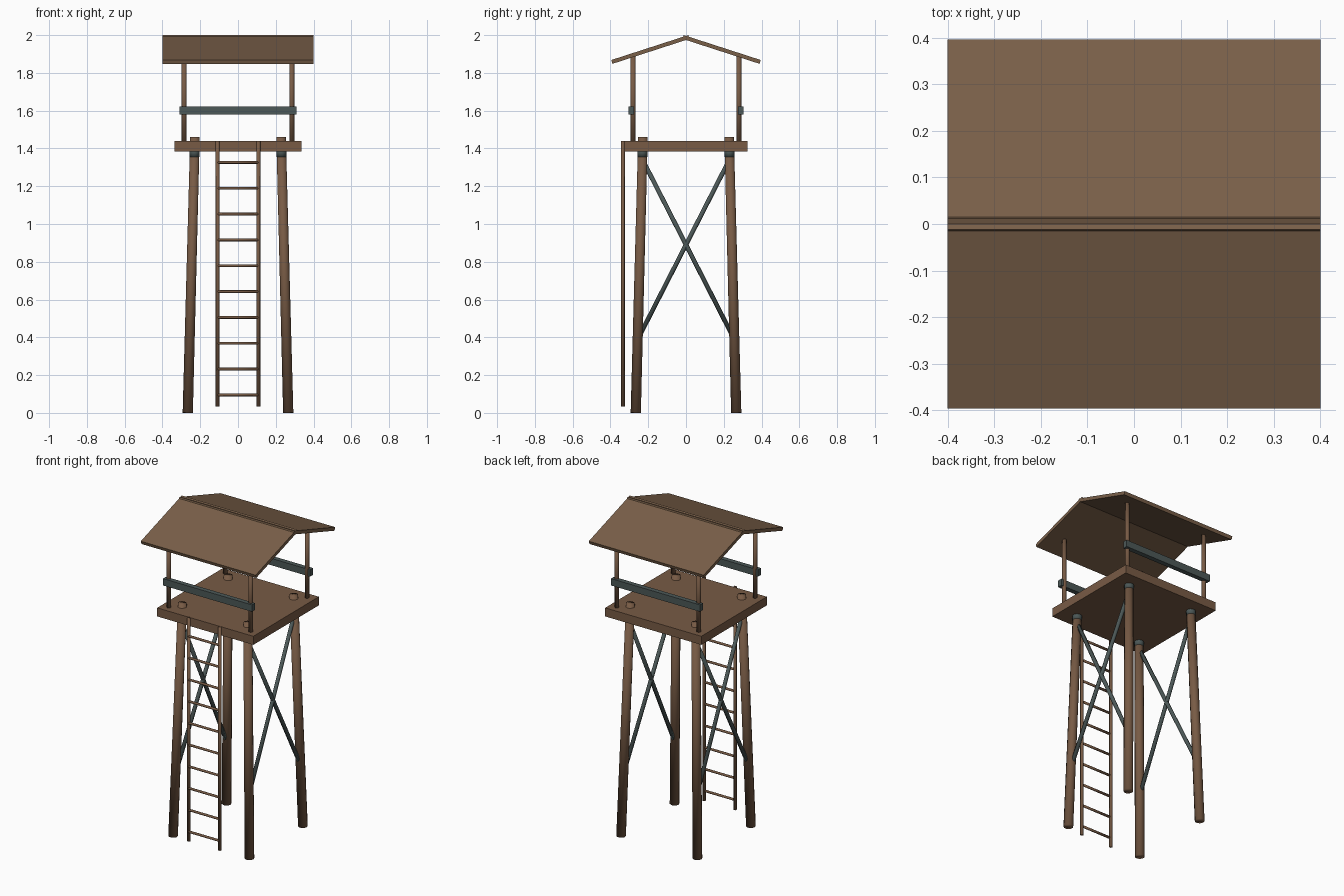
import bpy, math
from mathutils import Vector

if "Cube" in bpy.data.objects:
    bpy.data.objects.remove(bpy.data.objects["Cube"])


def material(name, rgb):
    m = bpy.data.materials.new(name)
    lin = [((c / 255 + 0.055) / 1.055) ** 2.4 for c in rgb]
    m.diffuse_color = (*lin, 1)
    m.use_nodes = True
    m.node_tree.nodes["Principled BSDF"].inputs["Base Color"].default_value = m.diffuse_color
    return m


WOOD = material("brown wood", (120, 91, 69))
ROOF = material("roof wood", (122, 96, 73))
GREY = material("dark grey metal", (76, 88, 87))


def rod(name, a, b, r1, r2, mat, sides=12):
    """Smooth round bar from a to b."""
    a, b = Vector(a), Vector(b)
    d = b - a
    bpy.ops.mesh.primitive_cone_add(vertices=sides, radius1=r1, radius2=r2,
                                    depth=d.length, location=(a + b) / 2)
    o = bpy.context.object
    o.name = name
    o.rotation_euler = d.to_track_quat('Z', 'Y').to_euler()
    o.data.materials.append(mat)
    bpy.ops.object.shade_smooth()
    return o


def box(name, loc, size, mat, tilt=0):
    bpy.ops.mesh.primitive_cube_add(size=1, location=loc)
    o = bpy.context.object
    o.name = name
    o.scale = size
    o.rotation_euler.x = tilt
    o.data.materials.append(mat)
    return o


# Platform
box("platform", (0, 0, 1.412), (0.67, 0.652, 0.054), WOOD)

# Legs with grey collars, and roof posts
for sx in (-1, 1):
    for sy in (-1, 1):
        rod("leg", (sx * 0.266, sy * 0.266, 0), (sx * 0.228, sy * 0.228, 1.46),
            0.028, 0.026, WOOD)
        rod("leg_collar", (sx * 0.231, sy * 0.231, 1.355),
            (sx * 0.230, sy * 0.230, 1.40), 0.0275, 0.0275, GREY)
        rod("roof_post", (sx * 0.285, sy * 0.28, 1.42),
            (sx * 0.285, sy * 0.28, 1.89), 0.013, 0.013, WOOD)

# Crossed braces on the left and right sides
for sx in (-1, 1):
    for sy in (-1, 1):
        rod("cross_brace", (sx * 0.255, -sy * 0.245, 0.41),
            (sx * 0.231, sy * 0.24, 1.36), 0.012, 0.012, GREY, 8)

# Guard rails, front and back
for sy in (-1, 1):
    box("guard_rail", (0, sy * 0.289, 1.60), (0.62, 0.03, 0.043), GREY)

# Ladder
for sx in (-1, 1):
    rod("ladder_side", (sx * 0.108, -0.334, 0.035), (sx * 0.108, -0.334, 1.44),
        0.010, 0.010, WOOD, 8)
for i in range(10):
    z = 0.095 + i * 0.1368
    rod("ladder_rung", (-0.108, -0.337, z), (0.108, -0.337, z),
        0.0075, 0.0075, WOOD, 8)

# Two roof slabs crossing slightly at the ridge
ang = math.atan2(0.132, 0.408)
length, thick = math.hypot(0.132, 0.408), 0.021
for sy in (-1, 1):
    # middle of the top face, moved down by half the thickness
    y = -0.192 + thick / 2 * math.sin(ang)
    z = 1.934 - thick / 2 * math.cos(ang)
    box("roof_slab", (0, -sy * y, z), (0.80, length, thick), ROOF, -sy * ang)
